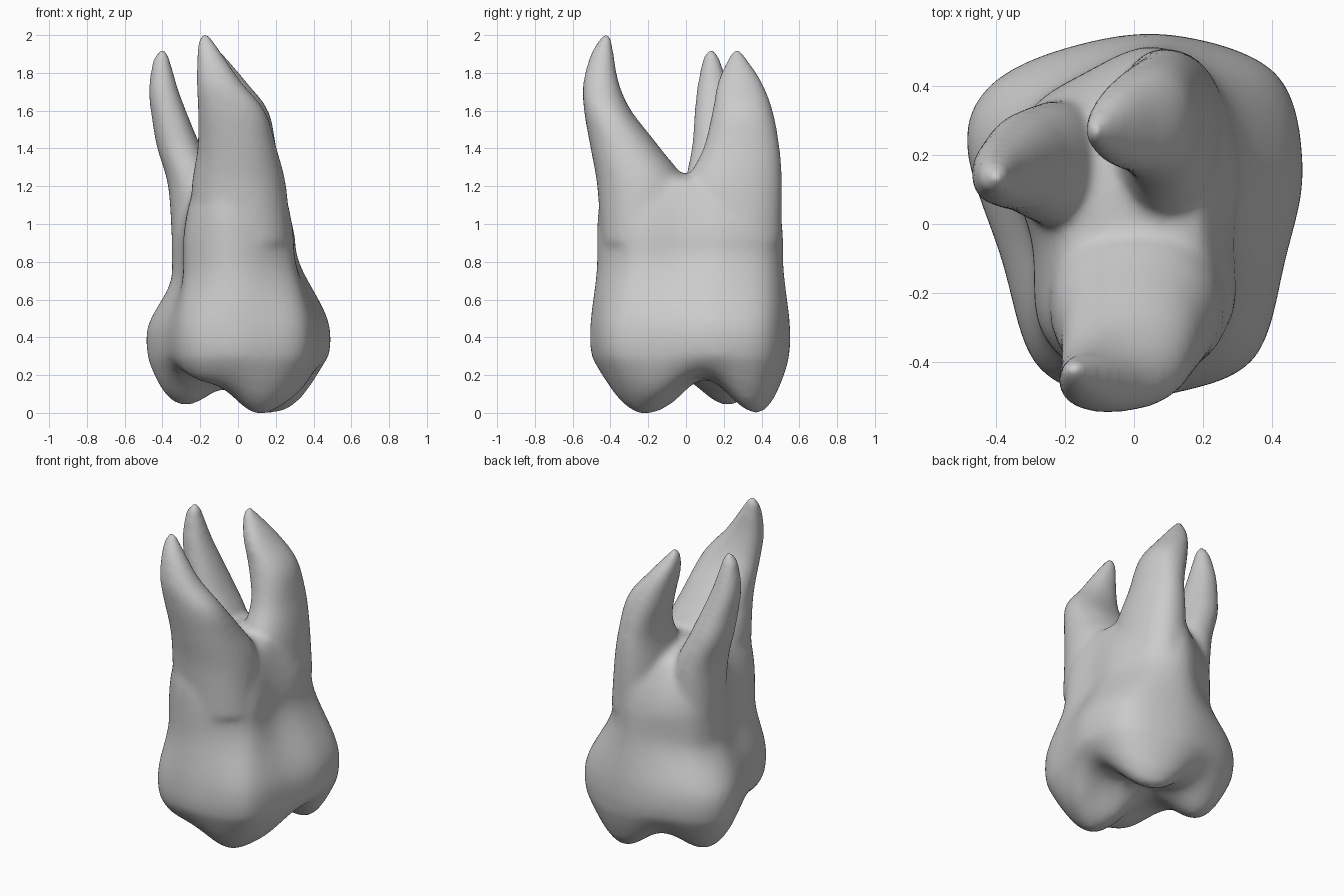
import bpy, bmesh, math
from mathutils import Vector

if "Cube" in bpy.data.objects:
    bpy.data.objects.remove(bpy.data.objects["Cube"])

# Matching outlines: crown at its widest, trunk at the neck, trunk below the roots
CROWN = [(-.1, -.5), (.12, -.49), (.35, -.39), (.44, -.1), (.49, .17), (.41, .44),
         (.1, .55), (-.2, .51), (-.42, .4), (-.485, .22), (-.385, -.1), (-.29, -.4)]
NECK = [(-.1, -.46), (.1, -.44), (.28, -.28), (.29, -.04), (.3, .2), (.22, .43),
        (.05, .515), (-.14, .44), (-.3, .33), (-.35, .15), (-.295, -.06), (-.27, -.31)]
TOP = [(-.1, -.46), (.1, -.42), (.24, -.26), (.24, -.03), (.21, .2), (.15, .42),
       (.04, .49), (-.12, .36), (-.28, .29), (-.35, .14), (-.25, -.03), (-.24, -.3)]

# Chewing surface cusps: x, y, height, width
CUSPS = [(.11, -.25, .22, .135), (.15, .4, .23, .15), (-.28, .22, .2, .14),
         (-.2, -.34, .06, .12), (.31, -.13, .09, .12), (.32, .3, .08, .1),
         (.05, -.06, .09, .09)]

# Root sections: z, centre x, centre y, half width, half depth
ROOTS = {
    "front": [(.9, .015, -.23, .265, .22), (1.2, .005, -.235, .25, .235),
              (1.4, -.005, -.32, .21, .185), (1.6, -.035, -.415, .178, .125),
              (1.75, -.1, -.45, .12, .094), (1.9, -.15, -.443, .067, .061),
              (1.97, -.17, -.428, .04, .036), (2.01, -.174, -.422, .015, .015)],
    "back_right": [(.9, .1, .25, .17, .255), (1.2, .09, .255, .15, .255), (1.4, .08, .294, .123, .203),
                   (1.6, .035, .3, .125, .16), (1.75, -.04, .285, .085, .118),
                   (1.85, -.09, .275, .052, .065), (1.9, -.108, .27, .03, .035),
                   (1.925, -.112, .27, .012, .014)],
    "back_left": [(.9, -.2, .18, .15, .18), (1.2, -.235, .175, .135, .18), (1.4, -.31, .178, .118, .148),
                  (1.55, -.355, .162, .1, .12), (1.7, -.392, .145, .08, .09),
                  (1.85, -.405, .135, .05, .053), (1.9, -.401, .133, .032, .034),
                  (1.925, -.4, .133, .012, .014)],
}


def between(a, b, c, d, t):
    """Smooth curve from b to c, guided by its neighbours."""
    return (b + (c - a) * t / 2 + (a * 2 - b * 5 + c * 4 - d) * t * t / 2
            + (b * 3 - a - c * 3 + d) * t ** 3 / 2)


def outline(points, steps=5):
    """Closed smooth curve through the points."""
    n = len(points)
    return [between(*(Vector(points[(i + k) % n]) for k in (-1, 0, 1, 2)), s / steps)
            for i in range(n) for s in range(steps)]


def refine(sections, steps=4):
    """Extra root sections between the given ones."""
    last = len(sections) - 1
    result = [between(*(Vector(sections[min(max(i + k, 0), last)]) for k in (-1, 0, 1, 2)),
                      s / steps) for i in range(last) for s in range(steps)]
    return result + [Vector(sections[-1])]


def loft(bm, rings):
    """Closed skin over rings of equal length."""
    loops = [[bm.verts.new(p) for p in ring] for ring in rings]
    for low, high in zip(loops, loops[1:]):
        for i in range(len(low)):
            j = (i + 1) % len(low)
            bm.faces.new((low[i], low[j], high[j], high[i]))
    for loop, step in ((loops[0], -1), (loops[-1], 1)):
        tip = bm.verts.new(sum((v.co for v in loop), Vector()) / len(loop))
        for i in range(len(loop)):
            edge = (loop[i], loop[(i + 1) % len(loop)])
            bm.faces.new((*edge[::step], tip))


def chewing_height(x, y):
    return .24 - sum(h * math.exp(-((x - cx) ** 2 + (y - cy) ** 2) / (2 * w * w))
                     for cx, cy, h, w in CUSPS)


def ease(z, start, end):
    t = min(max((z - start) / (end - start), 0), 1)
    return t * t * (3 - 2 * t)


def body_rings():
    crown, neck, top = outline(CROWN), outline(NECK), outline(TOP)
    rings = []
    # Chewing surface, from the pit out to the rounded rim
    for scale, blend in ((.05, 1), (.2, 1), (.35, 1), (.5, 1), (.6, 1), (.7, 1),
                         (.78, .97), (.86, .85), (.93, .6), (.98, .28)):
        ring = []
        for p in crown:
            x, y = p * scale
            ring.append((x, y, .33 + (chewing_height(x, y) - .33) * blend))
        rings.append(ring)
    # Crown wall easing into the neck, which sits higher on the left
    for i in range(15):
        z = .36 + i * .04
        rings.append([(*c.lerp(n, ease(z, .41, .82 + c.x * .16)), z)
                      for c, n in zip(crown, neck)])
    # Trunk closing into the saddle between the roots
    for z, blend, scale in ((1, .2, 1), (1.08, .5, .99), (1.15, .8, .96), (1.2, 1, .91),
                            (1.235, 1, .8), (1.255, 1, .6), (1.265, 1, .3)):
        rings.append([(*(n.lerp(t, blend) * scale), z) for n, t in zip(neck, top)])
    return rings


def root_ring(z, cx, cy, rx, ry, sides=40):
    """Slightly squared ellipse."""
    ring = []
    for i in range(sides):
        a = math.tau * i / sides
        c, s = math.cos(a), math.sin(a)
        ring.append((cx + rx * math.copysign(abs(c) ** .92, c),
                     cy + ry * math.copysign(abs(s) ** .92, s), z))
    return ring


# Crown, trunk and roots in one mesh
bm = bmesh.new()
loft(bm, body_rings())
for sections in ROOTS.values():
    loft(bm, [root_ring(*s) for s in refine(sections)])
mesh = bpy.data.meshes.new("molar_tooth")
bm.to_mesh(mesh)
bm.free()
tooth = bpy.data.objects.new("molar_tooth", mesh)
bpy.context.collection.objects.link(tooth)

# Enamel colour
enamel = bpy.data.materials.new("plain_grey")
enamel.use_nodes = True
colour = (.6, .6, .6, 1)
enamel.diffuse_color = colour
enamel.node_tree.nodes["Principled BSDF"].inputs["Base Color"].default_value = colour
mesh.materials.append(enamel)

# Fuse the parts and soften the joins
remesh = tooth.modifiers.new("fuse", 'REMESH')
remesh.mode = 'VOXEL'
remesh.voxel_size = .016
remesh.use_smooth_shade = True
soften = tooth.modifiers.new("soften", 'SMOOTH')
soften.factor = .5
soften.iterations = 18
